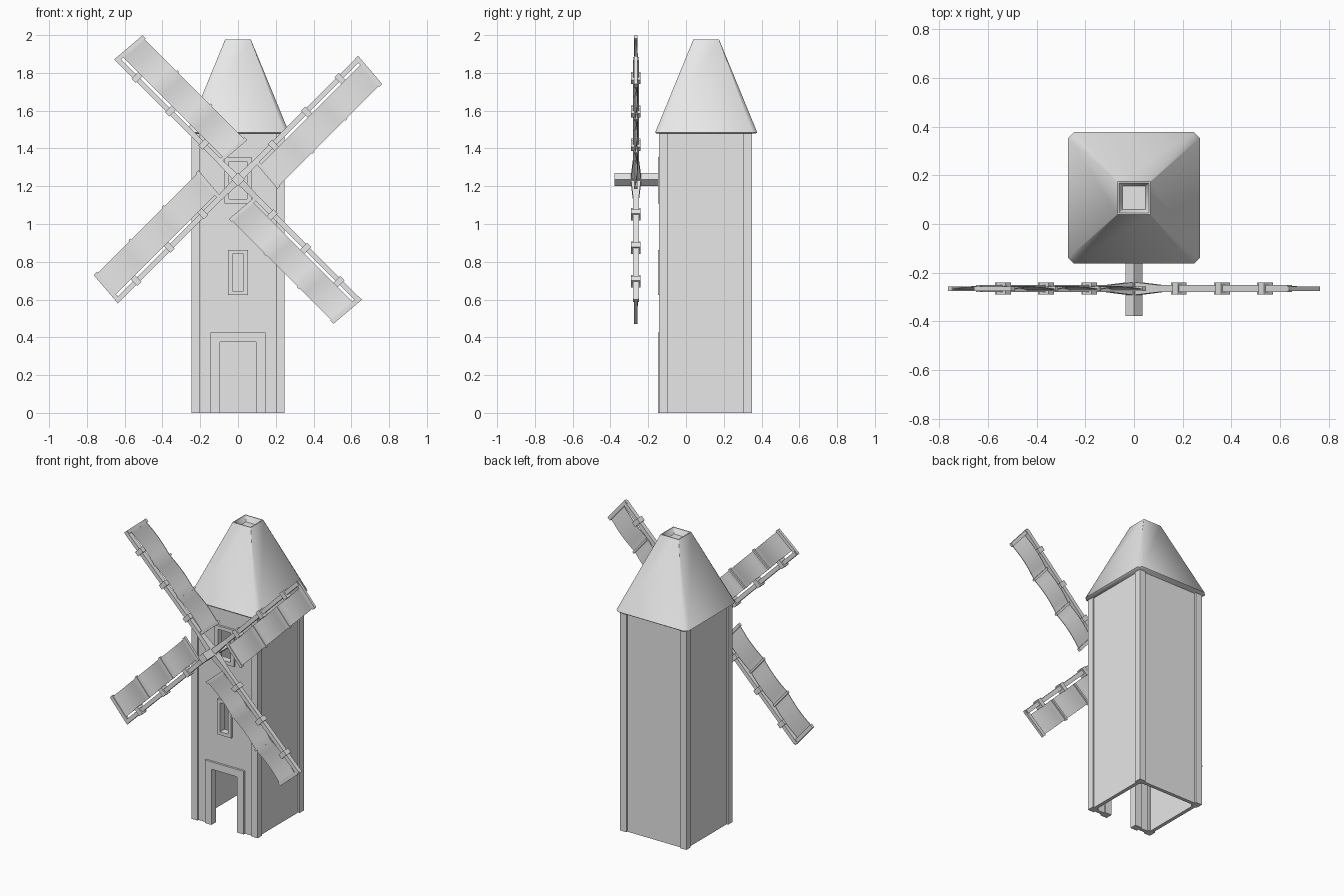
import bpy, bmesh, math
from mathutils import Vector, Matrix

if "Cube" in bpy.data.objects:
    bpy.data.objects.remove(bpy.data.objects["Cube"])

stone = bpy.data.materials.new("light_grey")
stone.diffuse_color = (0.8, 0.8, 0.8, 1)
stone.use_nodes = True
stone.node_tree.nodes["Principled BSDF"].inputs["Base Color"].default_value = stone.diffuse_color

CY = 0.103                      # tower centre in y
HUB = Vector((0, -0.265, 1.235))


def finish(name, bm, matrix=None):
    if matrix:
        bm.transform(matrix)
    bmesh.ops.recalc_face_normals(bm, faces=bm.faces[:])
    me = bpy.data.meshes.new(name)
    bm.to_mesh(me)
    bm.free()
    me.materials.append(stone)
    ob = bpy.data.objects.new(name, me)
    bpy.context.collection.objects.link(ob)
    return ob


def add_box(bm, x, y, z):
    vs = [bm.verts.new((a, b, c)) for c in z for b in y for a in x]
    for f in ((0, 1, 3, 2), (4, 5, 7, 6), (0, 1, 5, 4),
              (2, 3, 7, 6), (0, 2, 6, 4), (1, 3, 7, 5)):
        bm.faces.new([vs[i] for i in f])


def box(name, x, y, z):
    bm = bmesh.new()
    add_box(bm, x, y, z)
    return finish(name, bm)


def loft(bm, rings):
    """Skin a list of equal-length point rings and cap both ends."""
    loops = [[bm.verts.new(p) for p in r] for r in rings]
    n = len(loops[0])
    for a, b in zip(loops, loops[1:]):
        for i in range(n):
            bm.faces.new((a[i], a[(i + 1) % n], b[(i + 1) % n], b[i]))
    bm.faces.new(loops[0])
    bm.faces.new(loops[-1])


def cut(ob, cutter):
    mod = ob.modifiers.new("opening", 'BOOLEAN')
    mod.operation = 'DIFFERENCE'
    mod.solver = 'EXACT'
    mod.object = cutter
    bpy.context.view_layer.objects.active = ob
    bpy.ops.object.modifier_apply(modifier=mod.name)


# Corner posts
O, P = 0.247, 0.047
for sx in (-1, 1):
    for sy in (-1, 1):
        box("corner_post", sorted((sx * O, sx * (O - P))),
            sorted((CY + sy * O, CY + sy * (O - P))), (0, 1.485))

# Thin walls set back slightly between the posts
W, T, E = 0.236, 0.024, 0.21
box("back_wall", (-E, E), (CY + W - T, CY + W), (0, 1.485))
for s in (-1, 1):
    box("side_wall", sorted((s * W, s * (W - T))), (CY - E, CY + E), (0, 1.485))
front = box("front_wall", (-E, E), (CY - W, CY - W + T), (0, 1.485))

# Door and windows: half width, bottom, top, frame width of each opening
for name, hw, z0, z1, fw in (("door", 0.095, -0.1, 0.375, 0.05),
                             ("lower_window", 0.03, 0.645, 0.84, 0.022),
                             ("upper_window", 0.048, 1.133, 1.332, 0.024)):
    cutter = box(name + "_cutter", (-hw, hw), (-0.3, 0.05), (z0, z1))
    cutter.hide_render = True
    frame = box(name + "_frame", (-hw - fw, hw + fw), (-0.147, -0.1),
                (max(0, z0 - fw), z1 + fw))
    cut(front, cutter)
    cut(frame, cutter)
    bpy.data.objects.remove(cutter)


# Roof: chamfered square base, tapering to a square top with a sunken cap
def octo(h, c, z):
    pts = [(h, -h + c), (h, h - c), (h - c, h), (-h + c, h),
           (-h, h - c), (-h, -h + c), (-h + c, -h), (h - c, -h)]
    return [(x, y + CY + 0.004, z) for x, y in pts]


bm = bmesh.new()
loft(bm, [octo(0.262, 0.024, 1.478), octo(0.27, 0.024, 1.485),
          octo(0.068, 0.002, 1.977), octo(0.062, 0.002, 1.977),
          octo(0.048, 0.002, 1.94)])
roof = finish("roof", bm)
bpy.ops.object.select_all(action='DESELECT')
roof.select_set(True)
bpy.context.view_layer.objects.active = roof
bpy.ops.object.shade_smooth_by_angle(angle=math.radians(50))

# Diamond-section axle through the upper window
bm = bmesh.new()
r = 0.035
loft(bm, [[(r, y, HUB.z), (0, y, HUB.z + r), (-r, y, HUB.z), (0, y, HUB.z - r)]
          for y in (-0.378, -0.11)])
finish("axle", bm)


# Sail arms: local x runs outward along the arm, local z across the sail
def shear(bm):
    for v in bm.verts:
        v.co.x -= 0.08 * v.co.z


for k in range(4):
    ang = math.radians(45 + 90 * k)
    u = Vector((math.cos(ang), 0, math.sin(ang)))
    v = Vector((math.sin(ang), 0, -math.cos(ang)))
    m = Matrix.Translation(HUB) @ Matrix(
        (u, Vector((0, 1, 0)), v)).transposed().to_4x4()

    # Beam, thicker towards the hub
    bm = bmesh.new()
    loft(bm, [[(x, -d, -w), (x, d, -w), (x, d, w), (x, -d, w)]
              for x, d, w in ((0, 0.028, 0.02), (0.15, 0.015, 0.014),
                              (0.905, 0.015, 0.013))])
    finish("sail_beam", bm, m)

    # Clamps along the beam
    bm = bmesh.new()
    for x in (0.26, 0.51, 0.76):
        add_box(bm, (x - 0.016, x + 0.016), (-0.025, 0.025), (-0.022, 0.03))
    finish("beam_clamps", bm, m)

    # Battens across the sail, the outermost reaching the beam
    bm = bmesh.new()
    for x, z0, h in ((0.138, 0.012, 0.01), (0.395, 0.028, 0.007),
                     (0.645, 0.028, 0.007), (0.9, -0.014, 0.012)):
        add_box(bm, (x - h, x + h), (-0.009, 0.009), (z0, 0.183))
    shear(bm)
    finish("sail_battens", bm, m)

    # Sail cloth, billowing between the battens
    bm = bmesh.new()
    n = 18
    rings = []
    for i in range(n + 1):
        x = 0.138 + 0.762 * i / n
        y = 0.012 * abs(math.sin(math.pi * 3 * i / n)) - 0.004
        rings.append([(x, y - 0.002, 0.028), (x, y + 0.002, 0.028),
                      (x, y + 0.002, 0.176), (x, y - 0.002, 0.176)])
    loft(bm, rings)
    shear(bm)
    cloth = finish("sail_cloth", bm, m)
    bpy.ops.object.select_all(action='DESELECT')
    cloth.select_set(True)
    bpy.context.view_layer.objects.active = cloth
    bpy.ops.object.shade_smooth_by_angle(angle=math.radians(40))
